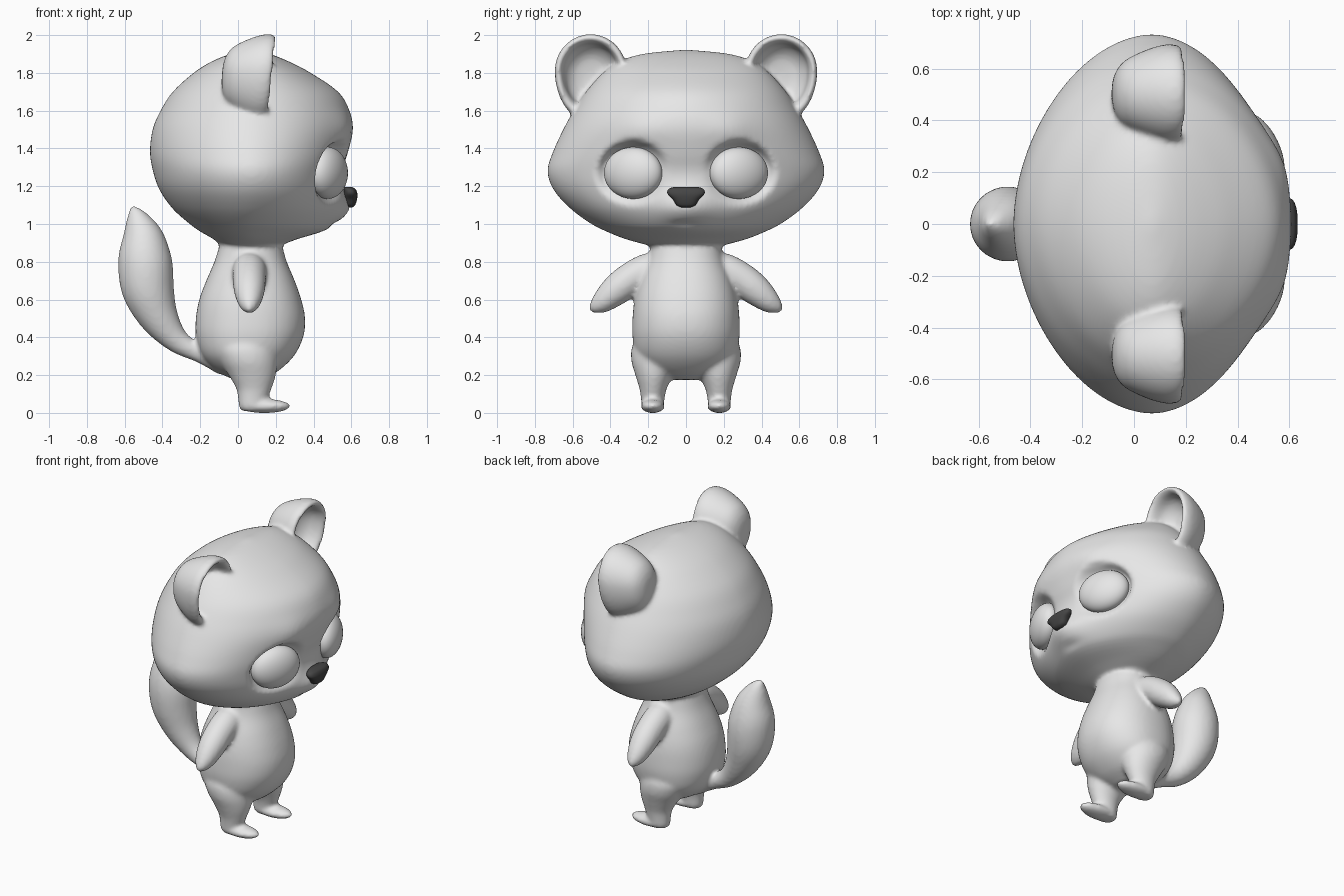
import bpy, bmesh, math
from mathutils import Vector, Matrix

if "Cube" in bpy.data.objects:
    bpy.data.objects.remove(bpy.data.objects["Cube"])


def material(name, value):
    m = bpy.data.materials.new(name)
    m.diffuse_color = (value, value, value, 1)
    m.use_nodes = True
    m.node_tree.nodes["Principled BSDF"].inputs["Base Color"].default_value = m.diffuse_color
    return m


grey = material("soft grey", 0.8)
dark = material("dark grey", 0.06)


def resample(rows, steps=5):
    """Smooth curve through rows of numbers."""
    out = []
    for i in range(len(rows) - 1):
        p = [rows[max(0, min(len(rows) - 1, i + k))] for k in (-1, 0, 1, 2)]
        for j in range(steps):
            t = j / steps
            out.append([0.5 * (2 * b + (c - a) * t + (2 * a - 5 * b + 4 * c - d) * t ** 2
                               + (3 * b - a - 3 * c + d) * t ** 3)
                        for a, b, c, d in zip(*p)])
    return out + [list(rows[-1])]


def skin_rings(bm, rings):
    """Bridge rings of points and cap both ends."""
    vs = [[bm.verts.new(p) for p in r] for r in rings]
    n = len(vs[0])
    for a, b in zip(vs, vs[1:]):
        for i in range(n):
            bm.faces.new((a[i], a[(i + 1) % n], b[(i + 1) % n], b[i]))
    bm.faces.new(vs[0][::-1])
    bm.faces.new(vs[-1])


def loft(bm, rows, power=2.0, xc=None, n=64, deform=None):
    """Stack horizontal rings given as (z, x back, x front, y centre, y half width)."""
    rings = []
    for z, xb, xf, yc, yw in resample(rows):
        mid = (xb + xf) / 2 if xc is None else xc
        ring = []
        for i in range(n):
            t = 2 * math.pi * i / n
            c, s = math.cos(t), math.sin(t)
            a = xf - mid if c > 0 else mid - xb
            p = Vector((mid + a * math.copysign(abs(c) ** (2 / power), c),
                        yc + yw * math.copysign(abs(s) ** (2 / power), s), z))
            ring.append(deform(p) if deform else p)
        rings.append(ring)
    skin_rings(bm, rings)


def tube(bm, rows, n=32):
    """Round limb along points given as (x, y, z, radius)."""
    pts = resample(rows)
    rings = []
    for i, (x, y, z, r) in enumerate(pts):
        tan = (Vector(pts[min(i + 1, len(pts) - 1)][:3]) - Vector(pts[max(i - 1, 0)][:3])).normalized()
        ref = Vector((0, 1, 0)) if abs(tan.y) < 0.5 else Vector((1, 0, 0))
        u = tan.cross(ref).normalized()
        v = tan.cross(u)
        rings.append([Vector((x, y, z)) + r * (u * math.cos(a) + v * math.sin(a))
                      for a in (2 * math.pi * k / n for k in range(n))])
    skin_rings(bm, rings)


def finish(bm, name, mat):
    bmesh.ops.recalc_face_normals(bm, faces=bm.faces)
    for f in bm.faces:
        f.smooth = True
    me = bpy.data.meshes.new(name)
    bm.to_mesh(me)
    bm.free()
    me.materials.append(mat)
    ob = bpy.data.objects.new(name, me)
    bpy.context.collection.objects.link(ob)
    return ob


EYE = Vector((0.475, 0.28, 1.27))
YAW = math.radians(25)


def face_shape(p):
    """Muzzle, mouth crease, brows and eye sockets."""
    if p.x < 0.15:
        return p
    y, z = abs(p.y), p.z
    p.x += 0.06 * math.exp(-(y / 0.15) ** 2 - ((z - 1.08) / 0.1) ** 2)
    p.x -= 0.02 * math.exp(-(y / 0.07) ** 2 - ((z - 1.0) / 0.015) ** 2)
    p.x += 0.015 * math.exp(-((y - 0.24) / 0.12) ** 2 - ((z - 1.5) / 0.09) ** 2)
    d = math.hypot((y - EYE.y) / 0.155, (z - EYE.z) / 0.137)
    w = max(0.0, min(1.0, (1.3 - d) / 0.35))
    w = w * w * (3 - 2 * w)
    floor = EYE.x - (y - EYE.y) * math.tan(YAW) - 0.02
    p.x += w * (min(p.x, floor) - p.x)
    return p


skin = bmesh.new()

# Head
loft(skin, [(0.885, -0.09, 0.22, 0, 0.19), (0.92, -0.13, 0.31, 0, 0.32),
            (0.96, -0.20, 0.43, 0, 0.42), (1.0, -0.255, 0.485, 0, 0.50),
            (1.08, -0.345, 0.53, 0, 0.61), (1.18, -0.415, 0.54, 0, 0.70),
            (1.28, -0.45, 0.55, 0, 0.733), (1.38, -0.466, 0.582, 0, 0.705),
            (1.5, -0.452, 0.608, 0, 0.65), (1.6, -0.41, 0.59, 0, 0.595),
            (1.7, -0.345, 0.53, 0, 0.53), (1.8, -0.235, 0.385, 0, 0.44),
            (1.86, -0.14, 0.27, 0, 0.355), (1.9, -0.04, 0.17, 0, 0.23),
            (1.921, 0.05, 0.09, 0, 0.03)],
     power=1.87, xc=0.07, n=160, deform=face_shape)

# Torso
loft(skin, [(0.95, -0.08, 0.21, 0, 0.17), (0.88, -0.10, 0.235, 0, 0.185),
            (0.8, -0.125, 0.258, 0, 0.205), (0.7, -0.168, 0.30, 0, 0.245),
            (0.6, -0.205, 0.335, 0, 0.272), (0.5, -0.223, 0.355, 0, 0.283),
            (0.4, -0.222, 0.345, 0, 0.283), (0.3, -0.19, 0.295, 0, 0.26),
            (0.22, -0.11, 0.21, 0, 0.19), (0.175, -0.02, 0.12, 0, 0.08)], power=2.2)

# Tail
tube(skin, [(-0.08, 0, 0.27, 0.07), (-0.2, 0, 0.315, 0.05), (-0.32, 0, 0.38, 0.065),
            (-0.415, 0, 0.50, 0.103), (-0.475, 0, 0.65, 0.138), (-0.492, 0, 0.80, 0.143),
            (-0.505, 0, 0.93, 0.112), (-0.538, 0, 1.04, 0.055), (-0.563, 0, 1.095, 0.008)])

for side in (-1, 1):
    # Arms
    tube(skin, [(0.06, side * y, z, r) for y, z, r in
                ((0.10, 0.78, 0.08), (0.20, 0.755, 0.09), (0.29, 0.71, 0.088), (0.37, 0.65, 0.082),
                 (0.44, 0.59, 0.062), (0.485, 0.557, 0.036), (0.508, 0.54, 0.008))])
    # Legs
    loft(skin, [(z, xb, xf, side * yc, yw) for z, xb, xf, yc, yw in
                ((0.46, -0.06, 0.18, 0.15, 0.07), (0.36, -0.12, 0.205, 0.15, 0.132),
                 (0.28, -0.10, 0.21, 0.155, 0.135), (0.2, -0.05, 0.2, 0.168, 0.1),
                 (0.13, -0.01, 0.178, 0.174, 0.073), (0.08, 0.0, 0.16, 0.176, 0.063),
                 (0.03, 0.005, 0.15, 0.176, 0.058), (0.01, 0.02, 0.14, 0.176, 0.045))], n=40)
    # Feet
    bmesh.ops.create_uvsphere(skin, u_segments=32, v_segments=20, radius=1, matrix=Matrix.Translation(
        (0.14, side * 0.176, 0.036)) @ Matrix.Diagonal((0.138, 0.064, 0.037, 1)))
    # Cupped ears
    rings = []
    for s, x in resample([(0.01, -0.08), (0.35, -0.072), (0.65, -0.035), (0.87, 0.045), (0.99, 0.12),
                          (0.985, 0.168), (0.9, 0.187), (0.78, 0.16), (0.69, 0.09), (0.4, 0.04),
                          (0.01, 0.03)], 3):
        ring = []
        for k in range(48):
            a = 2 * math.pi * k / 48
            up = math.sin(a)
            z = 1.81 + s * up * (0.195 if up > 0 else 0.27)
            y = 0.505 + s * 0.19 * math.cos(a)
            ring.append(Vector((x + 0.1 * (z - 1.85), side * y, z)))
        rings.append(ring)
    skin_rings(skin, rings)

# Fuse the parts into one soft skin
body = finish(skin, "body", grey)
remesh = body.modifiers.new("fuse", "REMESH")
remesh.mode = "VOXEL"
remesh.voxel_size = 0.013
remesh.use_smooth_shade = True
relax = body.modifiers.new("relax", "SMOOTH")
relax.factor = 0.5
relax.iterations = 6

# Eyes
for side, label in ((-1, "right"), (1, "left")):
    bm = bmesh.new()
    bmesh.ops.create_uvsphere(bm, u_segments=40, v_segments=28, radius=1, matrix=Matrix.Translation(
        (EYE.x, side * EYE.y, EYE.z)) @ Matrix.Rotation(side * YAW, 4, "Z")
        @ Matrix.Diagonal((0.09, 0.165, 0.137, 1)))
    finish(bm, label + "_eye", grey)

# Nose
bm = bmesh.new()
loft(bm, [(1.088, 0.57, 0.605, 0, 0.025), (1.10, 0.56, 0.62, 0, 0.05), (1.13, 0.56, 0.63, 0, 0.07),
          (1.16, 0.56, 0.632, 0, 0.098), (1.185, 0.56, 0.622, 0, 0.093), (1.197, 0.565, 0.60, 0, 0.06)],
     power=2.6, n=40)
finish(bm, "nose", dark)
